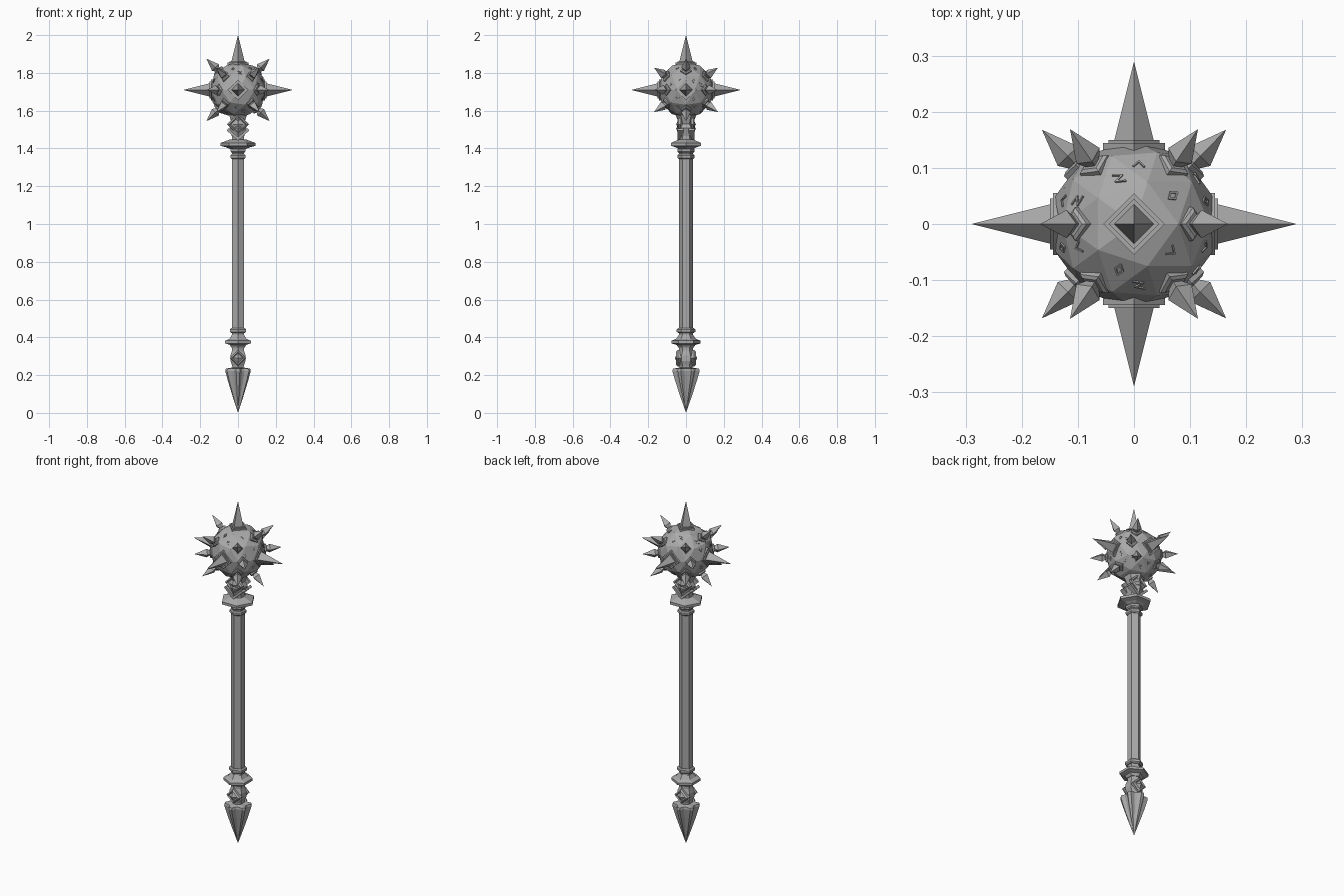
import bpy, bmesh, math
from mathutils import Vector, Matrix
from itertools import product

cube = bpy.data.objects.get("Cube")
if cube:
    bpy.data.objects.remove(cube, do_unlink=True)

steel = bpy.data.materials.new("grey_steel")
steel.use_nodes = True
GREY = (0.4, 0.4, 0.4, 1)
steel.diffuse_color = GREY
steel.node_tree.nodes["Principled BSDF"].inputs["Base Color"].default_value = GREY

HEAD = Vector((0, 0, 1.71))
BALL = 0.15


def finish(bm, name):
    bmesh.ops.remove_doubles(bm, verts=bm.verts, dist=0.00001)
    bmesh.ops.recalc_face_normals(bm, faces=bm.faces)
    mesh = bpy.data.meshes.new(name)
    bm.to_mesh(mesh)
    bm.free()
    mesh.materials.append(steel)
    obj = bpy.data.objects.new(name, mesh)
    bpy.context.collection.objects.link(obj)


def frame(origin, direction):
    """Local z along the direction, local y as upright as possible."""
    z = Vector(direction).normalized()
    up = Vector((0, 1, 0)) if abs(z.z) > 0.99 else Vector((0, 0, 1))
    x = up.cross(z).normalized()
    y = z.cross(x)
    rot = Matrix((x, y, z)).transposed().to_4x4()
    return Matrix.Translation(origin) @ rot


def loft(bm, profile, sides=6, turn=0.0, matrix=Matrix(), lobes=(1,)):
    """Stack polygon rings of (radius, height); lobes vary the radius round the ring."""
    rings = []
    for r, h in profile:
        ring = []
        for i in range(sides):
            a = turn + math.tau * i / sides
            k = r * lobes[i % len(lobes)]
            ring.append(bm.verts.new(matrix @ Vector((k * math.cos(a), k * math.sin(a), h))))
        rings.append(ring)
    for low, high in zip(rings, rings[1:]):
        for i in range(sides):
            j = (i + 1) % sides
            bm.faces.new((low[i], low[j], high[j], high[i]))
    if profile[0][0] > 0:
        bm.faces.new(rings[0][::-1])
    if profile[-1][0] > 0:
        bm.faces.new(rings[-1])


def strip(bm, points, width, low, high, matrix):
    """Flat bars following a path in the local xy plane."""
    for a, b in zip(points, points[1:]):
        a, b = Vector(a), Vector(b)
        along = (b - a).normalized() * width / 2
        side = Vector((-along.y, along.x))
        corners = [a - along + side, a - along - side, b + along - side, b + along + side]
        bottom = [bm.verts.new(matrix @ Vector((*c, low))) for c in corners]
        top = [bm.verts.new(matrix @ Vector((*c, high))) for c in corners]
        bm.faces.new(bottom[::-1])
        bm.faces.new(top)
        for i in range(4):
            j = (i + 1) % 4
            bm.faces.new((bottom[i], bottom[j], top[j], top[i]))


def part(name, profile, **options):
    bm = bmesh.new()
    loft(bm, profile, **options)
    finish(bm, name)


POINT_Y = math.pi / 2  # hexagon corner towards the front and back

# Shaft and its rings
part("shaft", [(0.036, 0.37), (0.036, 1.42)], turn=POINT_Y)


def ring_profile(z, radius, half):
    return [(radius * 0.85, z - half), (radius, z - half * 0.5),
            (radius, z + half * 0.5), (radius * 0.85, z + half)]


for name, z, radius in (("lower_ring", 0.436, 0.049), ("grip_ring", 1.357, 0.045),
                        ("collar_ring", 1.39, 0.045)):
    part(name, ring_profile(z, radius, 0.013), turn=POINT_Y)

# Hexagonal guards
part("upper_guard", [(0.045, 1.398), (0.062, 1.406), (0.093, 1.414),
                     (0.093, 1.429), (0.06, 1.441), (0.042, 1.448)])
part("lower_guard", [(0.04, 0.345), (0.05, 0.36), (0.078, 0.368), (0.078, 0.382),
                     (0.052, 0.392), (0.038, 0.412)], turn=POINT_Y)

# Neck under the head: two stacked flaring cups
part("neck", [(0.038, 1.43), (0.038, 1.465), (0.052, 1.507), (0.046, 1.517),
              (0.036, 1.53), (0.058, 1.585), (0.06, 1.61)], turn=POINT_Y)

# Framed diamonds and chevrons on the front and back of the neck
bm = bmesh.new()
for side in (-1, 1):
    m = frame((0, side * 0.026, 1.528), (0, side, 0))
    loft(bm, [(0.058, 0), (0.056, 0.014), (0.046, 0.02), (0.038, 0.012),
              (0.028, 0.014), (0, 0.026)], sides=4, matrix=m)
    strip(bm, [(-0.05, -0.032), (0, -0.078), (0.05, -0.032)], 0.014, -0.012, 0.018, m)
finish(bm, "neck_diamonds")

# Pommel neck with pointed diamond studs
part("pommel_neck", [(0.032, 0.225), (0.036, 0.25), (0.046, 0.275),
                     (0.046, 0.305), (0.036, 0.33), (0.036, 0.365)], turn=POINT_Y)
bm = bmesh.new()
for side in (-1, 1):
    m = frame((0, side * 0.025, 0.29), (0, side, 0))
    loft(bm, [(0.044, 0), (0.044, 0.018), (0.034, 0.028), (0.026, 0.022), (0, 0.034)],
         sides=4, matrix=m)
finish(bm, "pommel_studs")

# Ribbed pommel point: six flat-edged blades
part("pommel_point", [(0, 0), (0.03, 0.085), (0.058, 0.17), (0.073, 0.222),
                      (0.07, 0.234), (0.035, 0.24)],
     sides=24, turn=POINT_Y - math.tau / 48, lobes=(1, 1, 0.76, 0.76))

# Directions of the spikes
large = [Vector(d) for d in ((1, 0, 0), (-1, 0, 0), (0, 1, 0), (0, -1, 0), (0, 0, 1))]
S = (-1, 1)
small = [Vector((a * 0.165, 0, b * 0.163)) for a, b in product(S, S)]
small += [Vector((a * 0.165, b * 0.169, 0)) for a, b in product(S, S)]
small += [Vector((a * 0.114, b * 0.169, c * 0.117)) for a, b, c in product(S, S, S)]

# Large spikes on stepped diamond plates
bm = bmesh.new()
for d in large:
    m = frame(HEAD, d)
    loft(bm, [(0.055, 0.12), (0.055, 0.144), (0.045, 0.144), (0.045, 0.15), (0.035, 0.15),
              (0, 0.29)], sides=4, matrix=m)
finish(bm, "large_spikes")

# Small spear-headed spikes on collars
bm = bmesh.new()
for d in small:
    m = frame(HEAD, d)
    loft(bm, [(0.03, 0.125), (0.03, 0.148), (0.022, 0.152), (0.014, 0.152),
              (0.025, 0.169), (0, 0.235)], sides=4, matrix=m)
finish(bm, "small_spikes")

# Faceted ball, with carved ornament on the free facets
ball = bmesh.new()
bmesh.ops.create_icosphere(ball, subdivisions=2, radius=BALL, matrix=Matrix.Translation(HEAD))
ball.normal_update()
diamond = [(0, 0.011), (0.007, 0), (0, -0.011), (-0.007, 0), (0, 0.011)]
zigzag = [(-0.009, 0.01), (0.007, 0.005), (-0.006, -0.004), (0.009, -0.01)]
arrow = [(-0.009, 0.009), (0, -0.004), (0.009, 0.009)]
marks = bmesh.new()
count = 0
for face in ball.faces:
    centre = face.calc_center_median()
    n = (centre - HEAD).normalized()
    near_large = any(n.angle(d) < 0.42 for d in large)
    near_small = any(n.angle(d) < 0.25 for d in small)
    if near_large or near_small or n.z < -0.8:
        continue
    pattern = (zigzag, arrow, diamond)[count % 3]
    strip(marks, pattern, 0.003, -0.002, 0.003, frame(centre, face.normal))
    count += 1
finish(marks, "ball_ornament")
finish(ball, "ball")
